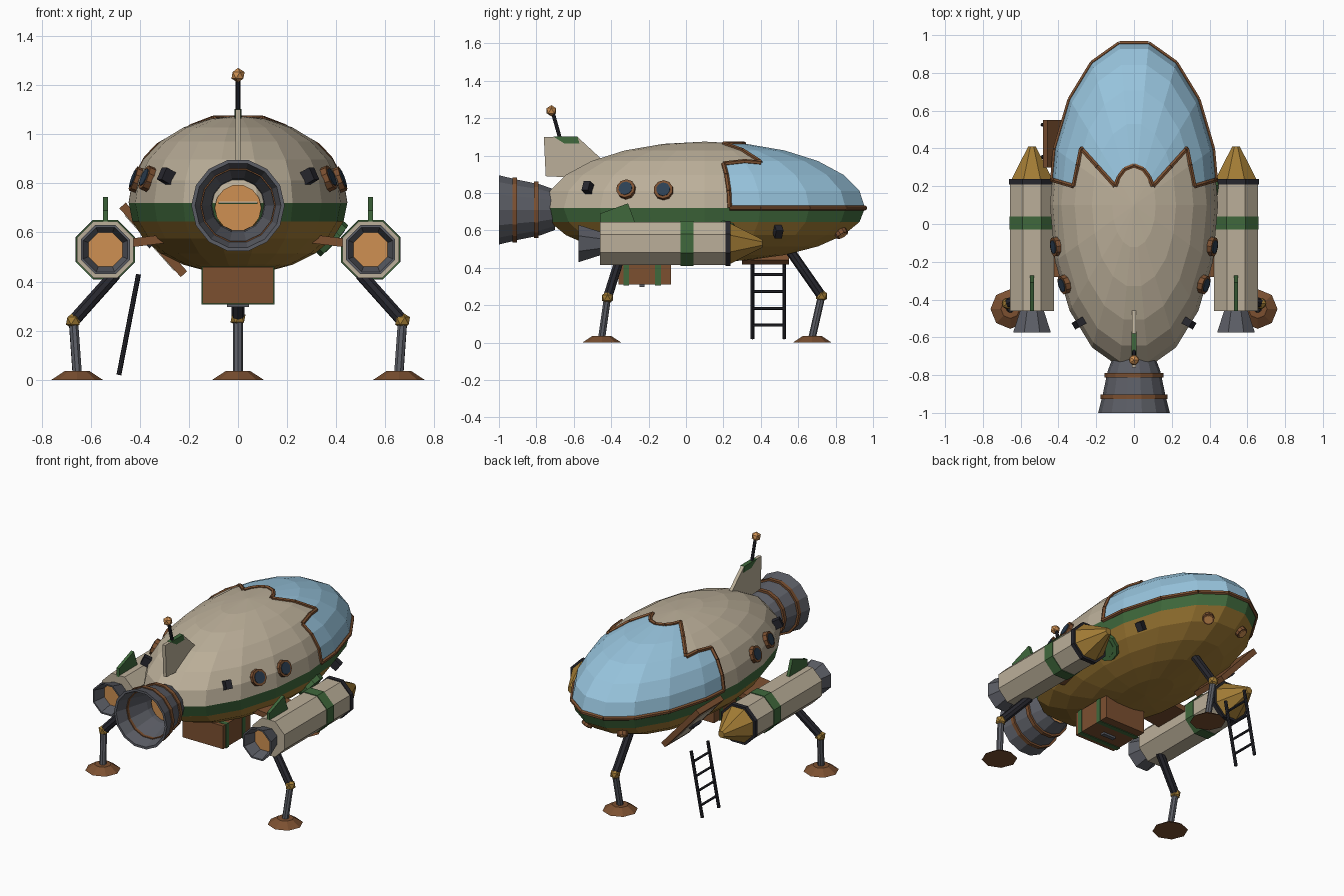
import bpy, bmesh, math
from mathutils import Matrix, Vector

if "Cube" in bpy.data.objects:
    bpy.data.objects.remove(bpy.data.objects["Cube"], do_unlink=True)


def material(name, *rgb):
    m = bpy.data.materials.new(name)
    m.use_nodes = True
    m.diffuse_color = (*rgb, 1)
    m.node_tree.nodes["Principled BSDF"].inputs["Base Color"].default_value = (*rgb, 1)
    return m


BEIGE = material("beige paint", .50, .43, .32)
GOLD = material("dark gold", .36, .20, .035)
GREEN = material("green paint", .05, .14, .045)
GLASS = material("pale blue glass", .31, .55, .72)
GREY = material("engine grey", .105, .11, .13)
BLACK = material("black metal", .02, .02, .027)
BROWN = material("copper brown", .20, .08, .03)
ORANGE = material("orange glow", .62, .28, .085)
NAVY = material("dark window", .026, .05, .085)


def finish(bm, name, *mats):
    bmesh.ops.recalc_face_normals(bm, faces=bm.faces[:])
    me = bpy.data.meshes.new(name)
    bm.to_mesh(me)
    bm.free()
    for m in mats:
        me.materials.append(m)
    ob = bpy.data.objects.new(name, me)
    bpy.context.collection.objects.link(ob)
    return ob


def tubes(name, pairs, r, mat, n=8, r2=None):
    bm = bmesh.new()
    for p, q in pairs:
        p, q = Vector(p), Vector(q)
        d = q - p
        mtx = Matrix.Translation((p + q) / 2) @ d.to_track_quat("Z", "Y").to_matrix().to_4x4()
        bmesh.ops.create_cone(bm, cap_ends=True, segments=n, radius1=r,
                              radius2=r if r2 is None else r2, depth=d.length, matrix=mtx)
    return finish(bm, name, mat)


def box(name, centre, size, mat, rot=Matrix.Identity(4)):
    bm = bmesh.new()
    mtx = Matrix.Translation(centre) @ rot @ Matrix.Diagonal((*size, 1))
    bmesh.ops.create_cube(bm, size=1, matrix=mtx)
    return finish(bm, name, mat)


def ball(name, centre, r, mat):
    bm = bmesh.new()
    bmesh.ops.create_icosphere(bm, subdivisions=1, radius=r, matrix=Matrix.Translation(centre))
    return finish(bm, name, mat)


def lathe(name, profile, x, z, n, mat, hollow=False):
    """Turn (radius, y) points about an axis along y."""
    bm = bmesh.new()
    rings = []
    for r, y in profile:
        angles = [math.tau * (i + .5) / n for i in range(n)]
        rings.append([bm.verts.new((x + r * math.sin(a), y, z + r * math.cos(a))) for a in angles])
    pairs = list(zip(rings, rings[1:]))
    if hollow:
        pairs.append((rings[-1], rings[0]))
    else:
        bm.faces.new(rings[0])
        bm.faces.new(rings[-1])
    for a, b in pairs:
        for i in range(n):
            j = (i + 1) % n
            bm.faces.new((a[i], a[j], b[j], b[i]))
    return finish(bm, name, mat)


def plate(name, outline, x, thick, mat):
    """Upright plate from a (y, z) outline."""
    bm = bmesh.new()
    f = bm.faces.new([bm.verts.new((x - thick / 2, y, z)) for y, z in outline])
    ext = bmesh.ops.extrude_face_region(bm, geom=[f])["geom"]
    bmesh.ops.translate(bm, vec=(thick, 0, 0), verts=[v for v in ext if isinstance(v, bmesh.types.BMVert)])
    return finish(bm, name, mat)


# Hull: faceted egg, cut along the paint lines and the canopy border
CY, CZ, A, B, UP, DOWN = .1, .72, .445, .87, .355, .29
BELT = .645
BORDER = [(0, .31), (.05, .29), (.08, .25), (.1, .2), (.28, .4), (.32, .2), (.48, .247)]


def border_y(x):
    for (x0, y0), (x1, y1) in zip(BORDER, BORDER[1:]):
        if x <= x1:
            return y0 + (y1 - y0) * (x - x0) / (x1 - x0)
    return BORDER[-1][1]


bm = bmesh.new()
bmesh.ops.create_uvsphere(bm, u_segments=18, v_segments=12, radius=1,
                          matrix=Matrix.Rotation(math.pi / 2, 4, "Z"))
for v in bm.verts:
    v.co = (v.co.x * A, v.co.y * B + CY, v.co.z * (UP if v.co.z > 0 else DOWN) + CZ)


def cut(co, normal, faces):
    edges = {e for f in faces for e in f.edges}
    verts = {v for f in faces for v in f.verts}
    bmesh.ops.bisect_plane(bm, geom=[*verts, *edges, *faces], dist=1e-5, plane_co=co, plane_no=normal)


cut((0, 0, BELT), (0, 0, 1), bm.faces[:])
for (x0, y0), (x1, y1) in zip(BORDER, BORDER[1:]):
    for s in (1, -1):
        top = [f for f in bm.faces if f.calc_center_median().z > CZ and f.calc_center_median().y > -.2]
        cut((s * x0, y0, CZ), (y1 - y0, -s * (x1 - x0), 0), top)
for f in bm.faces:
    c = f.calc_center_median()
    if c.z < BELT:
        f.material_index = 1
    elif c.z < CZ:
        f.material_index = 2
    elif c.y > border_y(abs(c.x)):
        f.material_index = 3
rim = []
for e in bm.edges:
    kinds = {f.material_index for f in e.link_faces}
    if 3 in kinds and len(kinds) == 2:
        rim.append((e.verts[0].co.copy(), e.verts[1].co.copy()))
finish(bm, "hull", BEIGE, GOLD, GREEN, GLASS)
tubes("canopy_trim", rim, .013, BROWN, 6)


def on_hull(side, y, z):
    c = UP if z > CZ else DOWN
    x = side * A * math.sqrt(max(0, 1 - ((y - CY) / B) ** 2 - ((z - CZ) / c) ** 2))
    return Vector((x, y, z)), Vector((x / A**2, (y - CY) / B**2, (z - CZ) / c**2)).normalized()


def port(name, side, y, z, r, rim_mat, pane_mat):
    p, n = on_hull(side, y, z)
    tubes(name + "_rim", [(p - n * .03, p + n * .014)], r, rim_mat, 10)
    tubes(name + "_pane", [(p, p + n * .018)], r * .72, pane_mat, 10)


def hull_box(name, side, y, z):
    p, n = on_hull(side, y, z)
    box(name, p + n * .01, (.04, .055, .05), BLACK, n.to_track_quat("Z", "Y").to_matrix().to_4x4())


# Main engine
lathe("main_nozzle", [(.11, -.7), (.14, -.78), (.165, -.9), (.19, -1), (.175, -1), (.11, -.78), (.105, -.7)],
      0, .71, 14, GREY, True)
lathe("main_glow", [(.095, -.755), (.095, -.72)], 0, .70, 14, ORANGE)
for y, r in ((-.80, .155), (-.915, .178)):
    lathe("nozzle_band", [(r, y - .012), (r, y + .012), (r - .03, y + .012), (r - .03, y - .012)],
          0, .71, 14, BROWN, True)

# Tail fin and antenna
plate("tail_fin", [(-.76, 1.1), (-.58, 1.1), (-.45, .98), (-.55, .88), (-.75, .89)], 0, .022, BEIGE)
plate("fin_patch", [(-.71, 1.102), (-.58, 1.102), (-.57, 1.065), (-.65, 1.065)], 0, .028, GREEN)
tubes("antenna", [((0, -.67, 1.08), (0, -.715, 1.24))], .01, BLACK)
ball("antenna_tip", (0, -.72, 1.24), .03, ORANGE)

# Mirrored parts: portholes, lamps, side pods, rear legs
def leg(hip, knee, foot):
    tubes("upper_leg", [(hip, knee)], .026, BLACK)
    tubes("lower_leg", [(knee, foot)], .02, GREY)
    ball("knee", knee, .034, GOLD)
    x, y, _ = foot
    tubes("foot_pad", [((x, y, 0), (x, y, .036))], .105, BROWN, 8, .05)


for s in (1, -1):
    port("front_porthole", s, -.12, .815, .052, BROWN, NAVY)
    port("rear_porthole", s, -.32, .82, .052, BROWN, NAVY)
    port("nose_lamp", s, .83, .585, .035, BROWN, ORANGE)
    hull_box("side_vent", s, -.52, .825)
    x, z = s * .54, .53
    lathe("pod_body", [(.125, -.46), (.125, .22)], x, z, 8, BEIGE)
    lathe("pod_band", [(.13, -.03), (.13, .04)], x, z, 8, GREEN)
    lathe("pod_collar", [(.131, .21), (.131, .238)], x, z, 8, BLACK)
    lathe("pod_nose", [(.118, .235), (.022, .41)], x, z, 8, GOLD)
    lathe("pod_nozzle", [(.065, -.45), (.108, -.575), (.098, -.575), (.06, -.45)], x, z, 8, GREY, True)
    lathe("pod_glow", [(.076, -.5), (.07, -.47)], x, z, 8, ORANGE)
    plate("pod_fin", [(-.46, .635), (-.46, .69), (-.31, .745), (-.27, .635)], x, .02, GREEN)
    box("pod_strut", (s * .375, -.16, .565), (.17, .24, .035), BROWN, Matrix.Rotation(s * .12, 4, "Y"))
    leg((s * .5, -.36, .43), (s * .67, -.42, .24), (s * .655, -.45, .03))
leg((0, .55, .5), (0, .725, .25), (0, .675, .03))

# Single side details
hull_box("side_sensor", 1, .49, .6)
port("round_hatch", 1, .2, .575, .085, GREEN, GREEN)

# Cargo crate
box("crate", (0, -.22, .385), (.29, .28, .15), BROWN)
for y in (-.32, -.15):
    box("crate_strap", (0, y, .384), (.298, .03, .156), GREEN)
box("crate_handle", (0, -.235, .304), (.09, .025, .014), GREY)

# Side door lying against the lower hull
tilt = Matrix.Rotation(math.atan2(.28, .25), 4, "Y")
out = Vector((-.28, 0, -.25)).normalized()
mid = Vector((-.345, .425, .57))
box("door_frame", mid, (.375, .25, .035), BROWN, tilt)
box("door_panel", mid + out * .017, (.30, .18, .008), BEIGE, tilt)
box("door_handle", mid + out * .025, (.03, .09, .02), BLACK, tilt)

# Ladder
top, foot = Vector((-.405, 0, .43)), Vector((-.485, 0, .02))
ends = [Vector((0, y, 0)) for y in (.355, .525)]
tubes("ladder_rails", [(top + e, foot + e) for e in ends], .01, BLACK)
steps = [top.lerp(foot, t) for t in (.16, .38, .6, .82)]
tubes("ladder_rungs", [(p + ends[0], p + ends[1]) for p in steps], .008, BLACK, 6)
